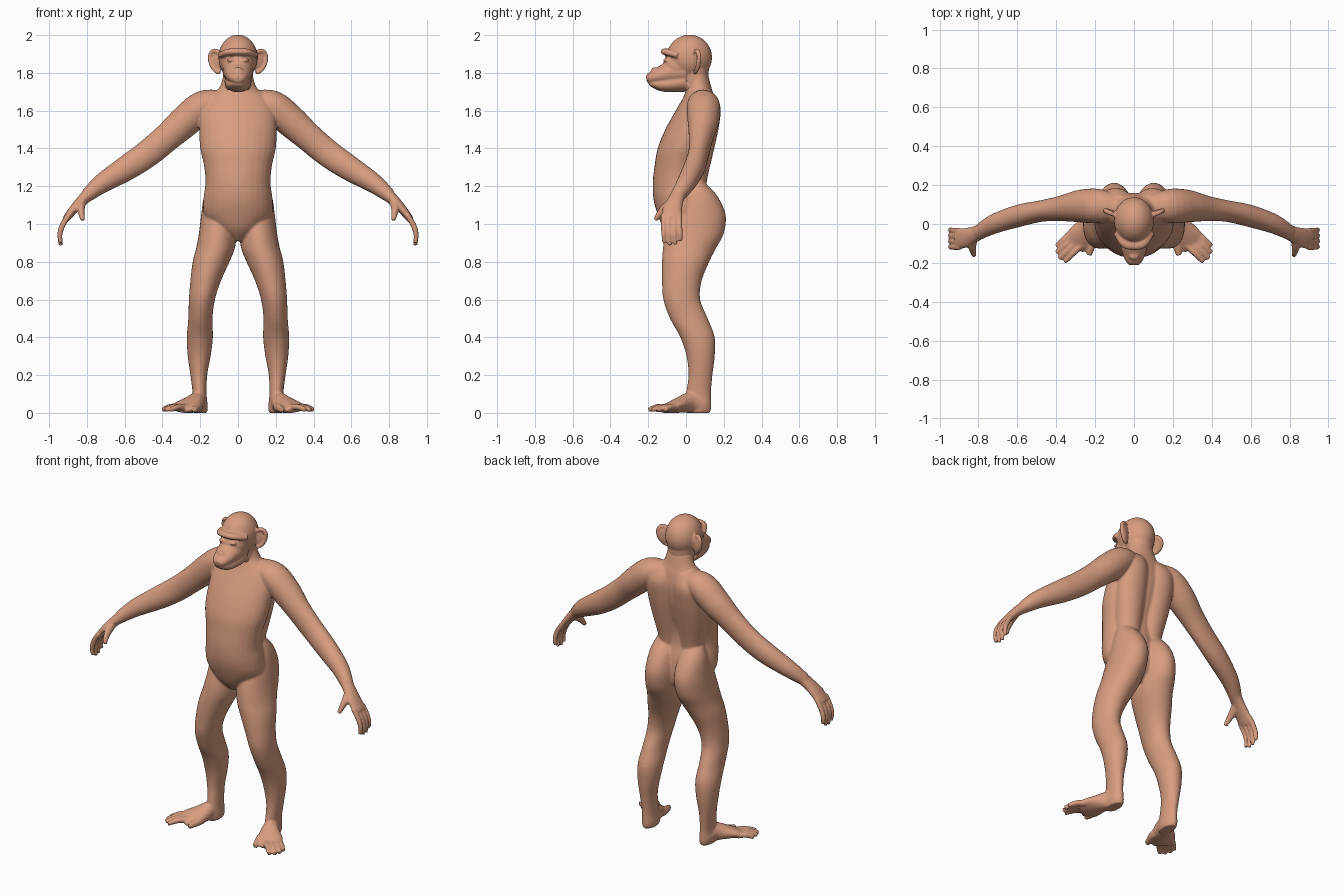
import bpy, bmesh, math
from mathutils import Vector, Matrix

skin = bpy.data.materials.new("skin")
skin.diffuse_color = (0.68, 0.335, 0.215, 1)


def spline(p, steps=4):
    """Smooth a list of equal-length tuples."""
    out = []
    for i in range(len(p) - 1):
        a, b, c, d = p[max(i - 1, 0)], p[i], p[i + 1], p[min(i + 2, len(p) - 1)]
        for s in range(steps):
            t = s / steps
            out.append([0.5 * (2 * f + (g - e) * t + (2 * e - 5 * f + 4 * g - h) * t * t
                               + (3 * f - e - 3 * g + h) * t ** 3)
                        for e, f, g, h in zip(a, b, c, d)])
    out.append(list(p[-1]))
    return out


def loft(bm, pts, ref=(1, 0, 0), level=False, n=24, sx=1):
    """Elliptical tube through (x, y, z, half width, half depth)."""
    pts = spline(pts)
    rings = []
    for i, (x, y, z, a, b) in enumerate(pts):
        t = Vector(pts[min(i + 1, len(pts) - 1)][:3]) - Vector(pts[max(i - 1, 0)][:3])
        t = Vector((0, 0, 1)) if level else t.normalized()
        r = Vector(ref)
        u = (r - t * r.dot(t)).normalized()
        v = t.cross(u)
        ring = []
        for k in range(n):
            w = 2 * math.pi * k / n
            q = Vector((x, y, z)) + u * a * math.cos(w) + v * b * math.sin(w)
            ring.append(bm.verts.new((q.x * sx, q.y, q.z)))
        rings.append(ring)
    faces = [bm.faces.new(rings[0]), bm.faces.new(rings[-1])]
    for r0, r1 in zip(rings, rings[1:]):
        for k in range(n):
            faces.append(bm.faces.new((r0[k], r0[(k + 1) % n], r1[(k + 1) % n], r1[k])))
    bmesh.ops.recalc_face_normals(bm, faces=faces)


def box_loft(bm, rows, sx=1):
    """Level loft from (z, x min, x max, y front, y back)."""
    loft(bm, [((a + b) / 2, (f + k) / 2, z, (b - a) / 2, (k - f) / 2)
              for z, a, b, f, k in rows], level=True, n=32, sx=sx)


def ball(bm, c, r, rot=0.0):
    m = Matrix.Translation(c) @ Matrix.Rotation(rot, 4, 'Z') @ Matrix.Diagonal((*r, 1))
    bmesh.ops.create_uvsphere(bm, u_segments=32, v_segments=20, radius=1, matrix=m)


def finish(bm, name, voxel, smooth):
    """Fuse the overlapping forms into one smooth skin."""
    me = bpy.data.meshes.new(name)
    bm.to_mesh(me)
    bm.free()
    me.materials.append(skin)
    ob = bpy.data.objects.new(name, me)
    bpy.context.collection.objects.link(ob)
    rm = ob.modifiers.new("fuse", 'REMESH')
    rm.mode = 'VOXEL'
    rm.voxel_size = voxel
    rm.use_smooth_shade = True
    sm = ob.modifiers.new("soften", 'SMOOTH')
    sm.factor = 0.5
    sm.iterations = smooth


body = bmesh.new()
# torso and neck
box_loft(body, [(z, -w, w, f, k) for z, w, f, k in [
    (0.91, 0.04, -0.06, 0.07), (0.97, 0.12, -0.115, 0.12), (1.05, 0.18, -0.15, 0.13),
    (1.13, 0.183, -0.172, 0.12), (1.22, 0.172, -0.176, 0.098), (1.31, 0.18, -0.166, 0.10),
    (1.4, 0.2, -0.15, 0.125), (1.5, 0.205, -0.11, 0.15), (1.6, 0.2, -0.055, 0.16),
    (1.67, 0.165, -0.015, 0.15), (1.72, 0.1, 0.0, 0.135), (1.80, 0.075, 0.0, 0.115)]])

for s in (1, -1):
    # back muscles either side of the spine
    loft(body, [(0.075, 0.03, 1.14, 0.06, 0.07), (0.08, 0.04, 1.25, 0.075, 0.075),
                (0.09, 0.07, 1.4, 0.09, 0.08), (0.095, 0.095, 1.52, 0.095, 0.08),
                (0.095, 0.1, 1.62, 0.095, 0.083), (0.08, 0.085, 1.69, 0.075, 0.06)],
         level=True, sx=s)
    # leg with buttock, thigh, knee and calf
    box_loft(body, [
        (1.22, 0.05, 0.155, 0.0, 0.10), (1.15, 0.02, 0.18, -0.03, 0.165),
        (1.05, 0.006, 0.195, -0.08, 0.21), (0.95, 0.008, 0.207, -0.11, 0.2),
        (0.87, 0.017, 0.222, -0.122, 0.158), (0.8, 0.045, 0.24, -0.127, 0.123),
        (0.7, 0.09, 0.252, -0.127, 0.083), (0.6, 0.122, 0.26, -0.12, 0.075),
        (0.5, 0.135, 0.263, -0.085, 0.115), (0.4, 0.133, 0.271, -0.03, 0.152),
        (0.3, 0.145, 0.266, 0.003, 0.152), (0.2, 0.163, 0.252, 0.013, 0.14),
        (0.1, 0.166, 0.24, 0.0, 0.132), (0.03, 0.16, 0.242, -0.01, 0.134),
        (0.0, 0.165, 0.236, 0.0, 0.125)], sx=s)
    # foot
    loft(body, [(0.2, 0.1, 0.04, 0.038, 0.04), (0.215, 0.03, 0.055, 0.045, 0.055),
                (0.245, -0.03, 0.043, 0.065, 0.043), (0.285, -0.08, 0.03, 0.072, 0.029),
                (0.31, -0.11, 0.022, 0.06, 0.02)], sx=s)
    # four toes and the splayed big toe
    for bx, by, tx, ty in [(0.275, -0.11, 0.357, -0.195), (0.298, -0.092, 0.384, -0.178),
                           (0.315, -0.072, 0.398, -0.148), (0.325, -0.05, 0.398, -0.113)]:
        loft(body, [(bx, by, 0.03, 0.019, 0.019), ((bx + tx) / 2, (by + ty) / 2, 0.031, 0.017, 0.017),
                    (tx, ty, 0.016, 0.013, 0.014)], n=12, sx=s)
    loft(body, [(0.225, 0.0, 0.04, 0.03, 0.035), (0.212, -0.07, 0.031, 0.026, 0.027),
                (0.222, -0.12, 0.024, 0.021, 0.021), (0.232, -0.16, 0.018, 0.015, 0.016)], n=16, sx=s)
    # arm
    loft(body, [(0.08, 0.085, 1.66, 0.06, 0.05), (0.18, 0.092, 1.627, 0.088, 0.082),
                (0.275, 0.092, 1.548, 0.084, 0.085), (0.37, 0.08, 1.463, 0.066, 0.076),
                (0.475, 0.067, 1.375, 0.055, 0.073), (0.59, 0.043, 1.296, 0.057, 0.067),
                (0.72, 0.0, 1.215, 0.05, 0.052), (0.80, -0.045, 1.15, 0.038, 0.036)],
         ref=(0, 1, 0), sx=s)
    # palm
    loft(body, [(0.77, -0.03, 1.175, 0.038, 0.038), (0.825, -0.055, 1.125, 0.042, 0.03),
                (0.872, -0.072, 1.075, 0.052, 0.024), (0.912, -0.076, 1.025, 0.052, 0.019)],
         ref=(0, 1, 0), sx=s)
    # fingers
    for k in range(4):
        y = -0.033 - 0.029 * k
        tip = (0.91, 0.89, 0.885, 0.9)[k]
        loft(body, [(0.895, y - 0.001, 1.05, 0.014, 0.015), (0.928, y, 0.995, 0.0135, 0.016),
                    (0.943, y + 0.002, 0.945, 0.013, 0.014), (0.938, y + 0.004, tip, 0.01, 0.011)],
             ref=(0, 1, 0), n=12, sx=s)
    # thumb
    loft(body, [(0.825, -0.06, 1.125, 0.025, 0.025), (0.832, -0.108, 1.085, 0.022, 0.025),
                (0.828, -0.142, 1.05, 0.016, 0.018), (0.822, -0.162, 1.02, 0.012, 0.012)],
         n=12, sx=s)
finish(body, "body", 0.0065, 4)

head = bmesh.new()
# skull, cheeks and neck base
ball(head, (0, 0.018, 1.882), (0.103, 0.12, 0.12))
ball(head, (0, -0.035, 1.835), (0.082, 0.088, 0.085))
loft(head, [(0, 0.055, 1.88, 0.085, 0.07), (0, 0.05, 1.8, 0.08, 0.07),
            (0, 0.05, 1.71, 0.075, 0.065)], level=True)
# brow ridge
loft(head, [(-0.09, -0.04, 1.895, 0.02, 0.016), (-0.05, -0.098, 1.91, 0.024, 0.018),
            (0, -0.11, 1.912, 0.024, 0.018), (0.05, -0.098, 1.91, 0.024, 0.018),
            (0.09, -0.04, 1.895, 0.02, 0.016)], ref=(0, 1, 0))
# muzzle with a mouth groove above the lower jaw
loft(head, [(0, 0.0, 1.81, 0.082, 0.07), (0, -0.09, 1.798, 0.073, 0.06),
            (0, -0.15, 1.782, 0.06, 0.043), (0, -0.19, 1.772, 0.044, 0.03),
            (0, -0.21, 1.768, 0.026, 0.017)])
loft(head, [(0, 0.0, 1.755, 0.072, 0.055), (0, -0.07, 1.743, 0.068, 0.046),
            (0, -0.13, 1.738, 0.058, 0.036), (0, -0.175, 1.742, 0.042, 0.02),
            (0, -0.195, 1.745, 0.024, 0.009)])
# nose
ball(head, (0, -0.163, 1.815), (0.026, 0.022, 0.015))
for s in (1, -1):
    # eyelid
    ball(head, (0.037 * s, -0.104, 1.868), (0.021, 0.017, 0.011))
    # ear with a raised rim
    ball(head, (0.112 * s, 0.058, 1.86), (0.04, 0.013, 0.052), 0.45 * s)
    loft(head, [(0.095, 0.045, 1.905, 0.012, 0.012), (0.125, 0.058, 1.918, 0.013, 0.012),
                (0.148, 0.068, 1.895, 0.013, 0.011), (0.145, 0.066, 1.85, 0.013, 0.01),
                (0.122, 0.055, 1.812, 0.012, 0.01), (0.095, 0.045, 1.8, 0.011, 0.01)],
         ref=(0, 1, 0), n=12, sx=s)
finish(head, "head", 0.006, 3)
